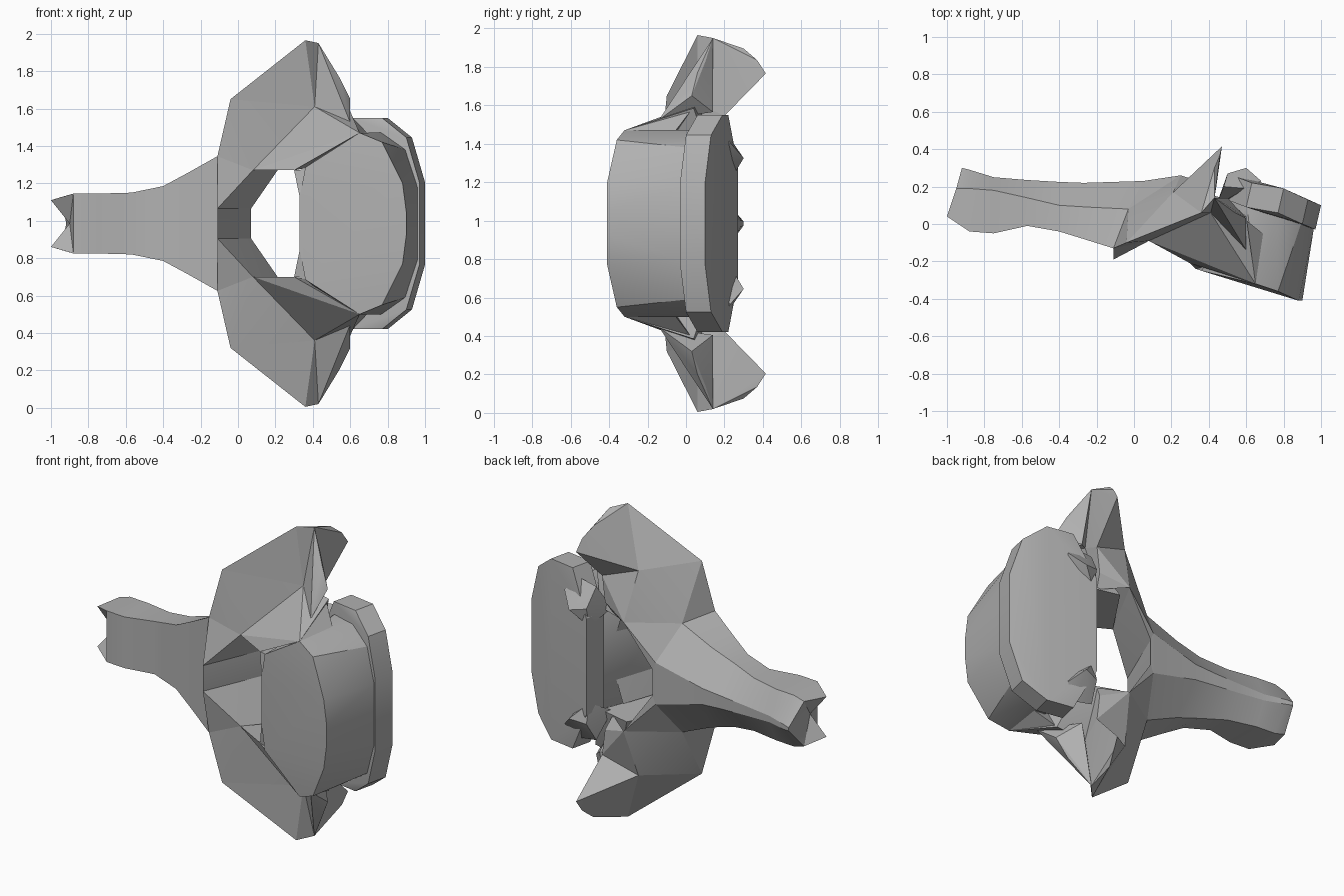
import bpy
import bmesh
from mathutils import Vector

MIDDLE = 0.985  # height of the mirror plane

default_cube = bpy.data.objects.get("Cube")
if default_cube:
    bpy.data.objects.remove(default_cube, do_unlink=True)

bone = bpy.data.materials.new("bone grey")
bone.use_nodes = True
bone_colour = (0.44, 0.44, 0.44, 1)
bone.diffuse_color = bone_colour
bone.node_tree.nodes["Principled BSDF"].inputs["Base Color"].default_value = bone_colour


def flip(point):
    """Mirror a point to the other half."""
    return Vector((point[0], point[1], -point[2]))


def both(points):
    """Points together with their mirror images."""
    return [Vector(p) for p in points] + [flip(p) for p in points]


def finish(name, bm):
    """Turn a bmesh into a finished, shaded object."""
    bmesh.ops.recalc_face_normals(bm, faces=bm.faces[:])
    mesh = bpy.data.meshes.new(name)
    bm.to_mesh(mesh)
    bm.free()
    mesh.materials.append(bone)
    obj = bpy.data.objects.new(name, mesh)
    bpy.context.collection.objects.link(obj)
    obj.location.z = MIDDLE
    bpy.ops.object.select_all(action="DESELECT")
    obj.select_set(True)
    bpy.context.view_layer.objects.active = obj
    bpy.ops.object.shade_smooth_by_angle(angle=0.4)
    return obj


def block(name, points):
    """Faceted solid wrapped around a few corner points."""
    bm = bmesh.new()
    verts = [bm.verts.new(p) for p in points]
    result = bmesh.ops.convex_hull(bm, input=verts)
    spare = {v for v in result["geom_interior"] + result["geom_unused"]
             if isinstance(v, bmesh.types.BMVert)}
    bmesh.ops.delete(bm, geom=list(spare), context="VERTS")
    bmesh.ops.dissolve_limit(bm, angle_limit=0.03, verts=bm.verts[:], edges=bm.edges[:])
    return finish(name, bm)


def pair(name, points):
    """The same solid on the upper and the lower half."""
    block("upper_" + name, [Vector(p) for p in points])
    block("lower_" + name, [flip(p) for p in points])


# Shared landmarks of the upper half, relative to the mirror plane
spine_shoulder = (-.11, -.13, .36)
spine_ridge = (-.03, .08, .34)
canal_front = (-.11, -.19, .08)
canal_back = (.07, .23, .08)
arch_crest = (.05, .23, .13)
roof_front = (.08, -.09, .285)
roof_back = (.2, .25, .285)
roof_end = (.3, -.21, .285)
wall_edge = (.33, -.24, .14)
lamina_tail = (.25, .26, .34)
wing_root = (-.04, -.1, .665)
wing_peak = (.36, .06, .98)
wing_fold = (.41, .06, .625)
wing_back = (.21, .17, .64)
wing_corner = (.43, .14, .965)
body_crest = (.65, -.32, .485)
pedicle_top = (.6, -.14, .54)

# Spinous process: lofted rings with a notched end
# station: x, front y, ridge y, back y, half width, back half width
stations = [
    (-.88, -.04, .19, .29, .16, .015),
    (-.75, -.05, .18, .25, .16, .02),
    (-.57, -.01, .14, .235, .165, .03),
    (-.4, -.04, .1, .225, .2, .04),
]
rings = []
tip = [(-1, .04, .125), (-.95, .19, .14), (-.92, .3, .01)]
rings.append(tip)
for x, front, ridge, back, wide, narrow in stations:
    rings.append([(x, front, wide), (x, ridge, wide), (x, back, narrow)])
rings.append([(-.27, -.08, .27), (-.24, .09, .25), (-.27, .22, .05)])
rings.append([spine_shoulder, spine_ridge, arch_crest])
bm = bmesh.new()
loops = []
for ring in rings:
    corners = ring + [flip(p) for p in reversed(ring)]
    loops.append([bm.verts.new(p) for p in corners])
for index, (a, b) in enumerate(zip(loops, loops[1:])):
    count = len(a)
    for i in range(count):
        j = (i + 1) % count
        if index == 0 and j == 0:
            continue  # front of the tip stays open for the notch
        bm.faces.new((a[i], a[j], b[j], b[i]))
bm.faces.new(loops[-1])
notch = bm.verts.new((-.9, .06, 0))
mouth = [loops[1][0]] + loops[0] + [loops[1][-1]]
for a, b in zip(mouth, mouth[1:] + mouth[:1]):
    bm.faces.new((a, b, notch))
finish("spinous_process", bm)

# Neural arch around the canal
block("arch_root", both([spine_shoulder, canal_front, spine_ridge, canal_back, arch_crest]))
pair("arch_side", [spine_shoulder, canal_front, roof_front, spine_ridge,
                   canal_back, arch_crest, roof_back, lamina_tail])
pair("lamina", [spine_shoulder, wing_root, roof_front, wing_fold,
                spine_ridge, lamina_tail, wing_back])

# Wings with their backward pointing horns
horn_top = (.43, .3, .91)
horn_edge = (.46, .37, .85)
horn_tip = (.47, .415, .78)
horn_base = (.44, .2, .56)
pair("wing", [wing_root, wing_peak, wing_fold, wing_back, wing_corner])
pair("horn", [wing_peak, wing_corner, wing_fold, wing_back, horn_top, horn_edge,
              horn_tip, horn_base])
pair("wing_buttress", [wing_corner, wing_fold, (.5, .1, .84), (.54, .06, .785),
                       (.6, .03, .665), pedicle_top, (.5, .14, .58)])

# Pedicles joining arch and body
pair("pedicle", [wing_fold, roof_front, roof_end, body_crest, pedicle_top,
                 (.6, .04, .6), (.27, .2, .31), (.5, .13, .32)])
pair("pedicle_back", [wing_fold, wing_back, horn_base, lamina_tail,
                      (.42, .2, .4), (.4, .15, .32)])
pair("pedicle_lip", [body_crest, pedicle_top, (.7, -.06, .475), (.6, .02, .58),
                     (.55, -.1, .4)])
pair("canal_corner", [roof_end, wall_edge, (.5, -.28, .3), (.4, .05, .29), (.45, .05, .14)])

# Rear end plate of the body
plate_rim = both([(.5, .27, .3), (.63, .22, .565), (.8, .19, .565),
                  (.93, .13, .46), (1, .1, .22)])
thickness = Vector((-.03, -.13, 0))
front_rim = [p + thickness for p in plate_rim]
block("end_plate", plate_rim + front_rim)

# Body drum between front face and end plate
face_rim = both([wall_edge, (.36, -.25, .3), body_crest, (.77, -.36, .435),
                 (.88, -.41, .215), (.9, -.41, .06)])
centre = sum(front_rim, Vector()) / len(front_rim)
shrink = Vector((.96, .96, .86))
waist = [centre + (p - centre) * shrink for p in front_rim]
block("body_drum", face_rim + waist)

# Small facets at the back edge of the body
pair("rib_facet", [(.48, .2, .48), (.5, .27, .36), (.6, .3, .34), (.68, .23, .42),
                   (.62, .16, .32), (.5, .24, .24), (.44, .1, .32), (.6, .19, .5)])
